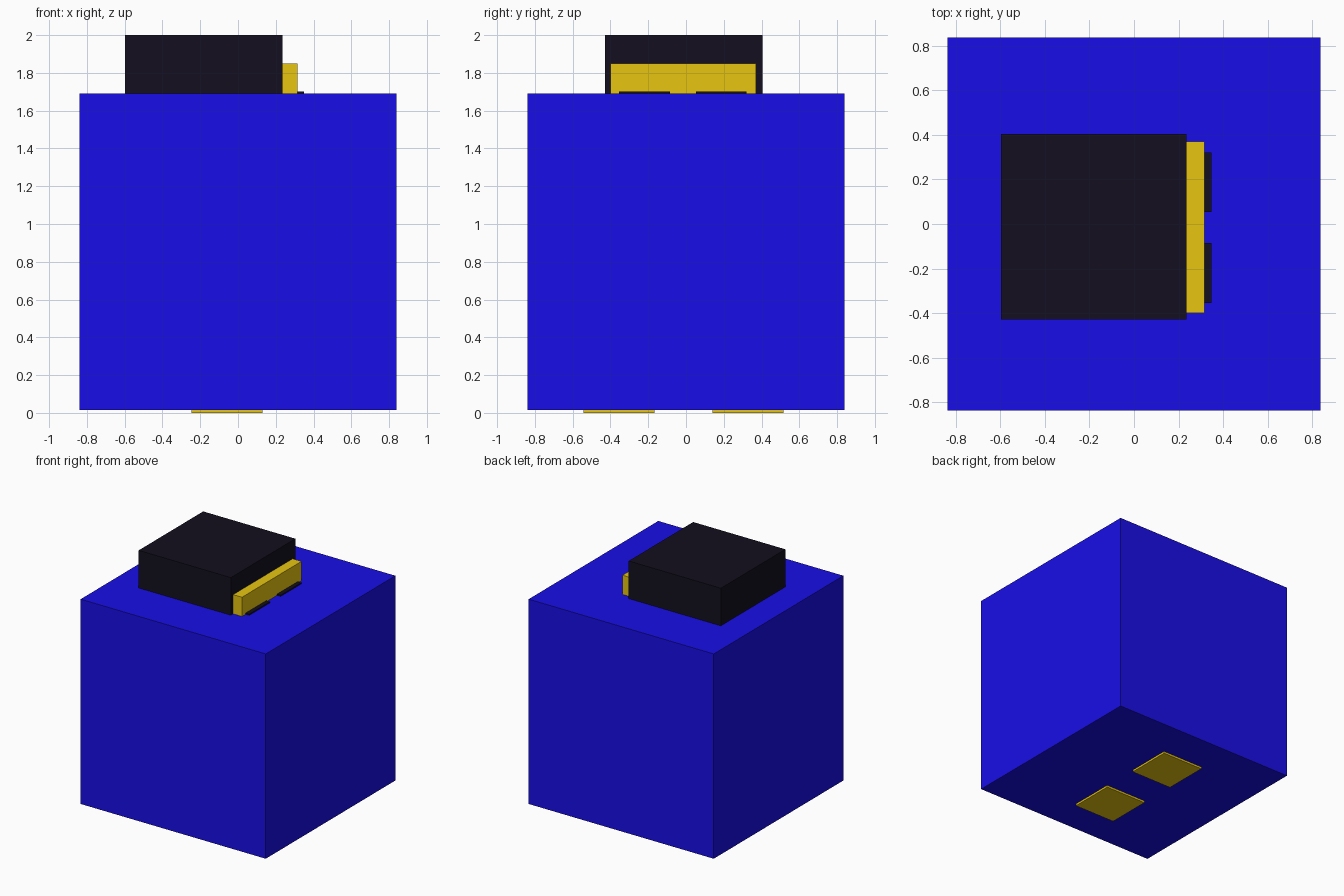
import bpy
from mathutils import Vector

if "Cube" in bpy.data.objects:
    bpy.data.objects.remove(bpy.data.objects["Cube"])


def material(name, rgb):
    m = bpy.data.materials.new(name)
    m.diffuse_color = (*rgb, 1)
    m.use_nodes = True
    m.node_tree.nodes["Principled BSDF"].inputs["Base Color"].default_value = m.diffuse_color
    return m


BLUE = material("blue", (0.0095, 0.0045, 0.8))
DARK = material("dark", (0.0065, 0.0048, 0.013))
YELLOW = material("yellow", (0.8, 0.56, 0.005))


def box(name, lo, hi, mat):
    """Axis-aligned box between two corners."""
    lo, hi = Vector(lo), Vector(hi)
    bpy.ops.mesh.primitive_cube_add(size=1, location=(lo + hi) / 2)
    ob = bpy.context.object
    ob.name = name
    ob.scale = hi - lo
    bpy.ops.object.transform_apply(location=False, rotation=False, scale=True)
    ob.data.materials.append(mat)
    return ob


# Large cube enclosing the figure
box("outer_cube", (-0.838, -0.838, 0.016), (0.838, 0.838, 1.692), BLUE)

# Head with a raised face plate
box("head", (-0.598, -0.43, 1.165), (0.236, 0.404, 2.0), DARK)
box("face_plate", (0.236, -0.4, 1.08), (0.316, 0.37, 1.849), YELLOW)

# Eyes on the face plate
for side, y in (("right", -0.22), ("left", 0.187)):
    box(f"{side}_eye", (0.316, y - 0.134, 1.435), (0.349, y + 0.134, 1.702), DARK)

# Body hidden inside the cube
box("body", (-0.45, -0.56, 0.37), (0.13, 0.54, 1.165), DARK)

# Feet, just poking out underneath
for side, y in (("right", -0.355), ("left", 0.328)):
    box(f"{side}_foot", (-0.245, y - 0.188, 0), (0.13, y + 0.188, 0.37), YELLOW)
